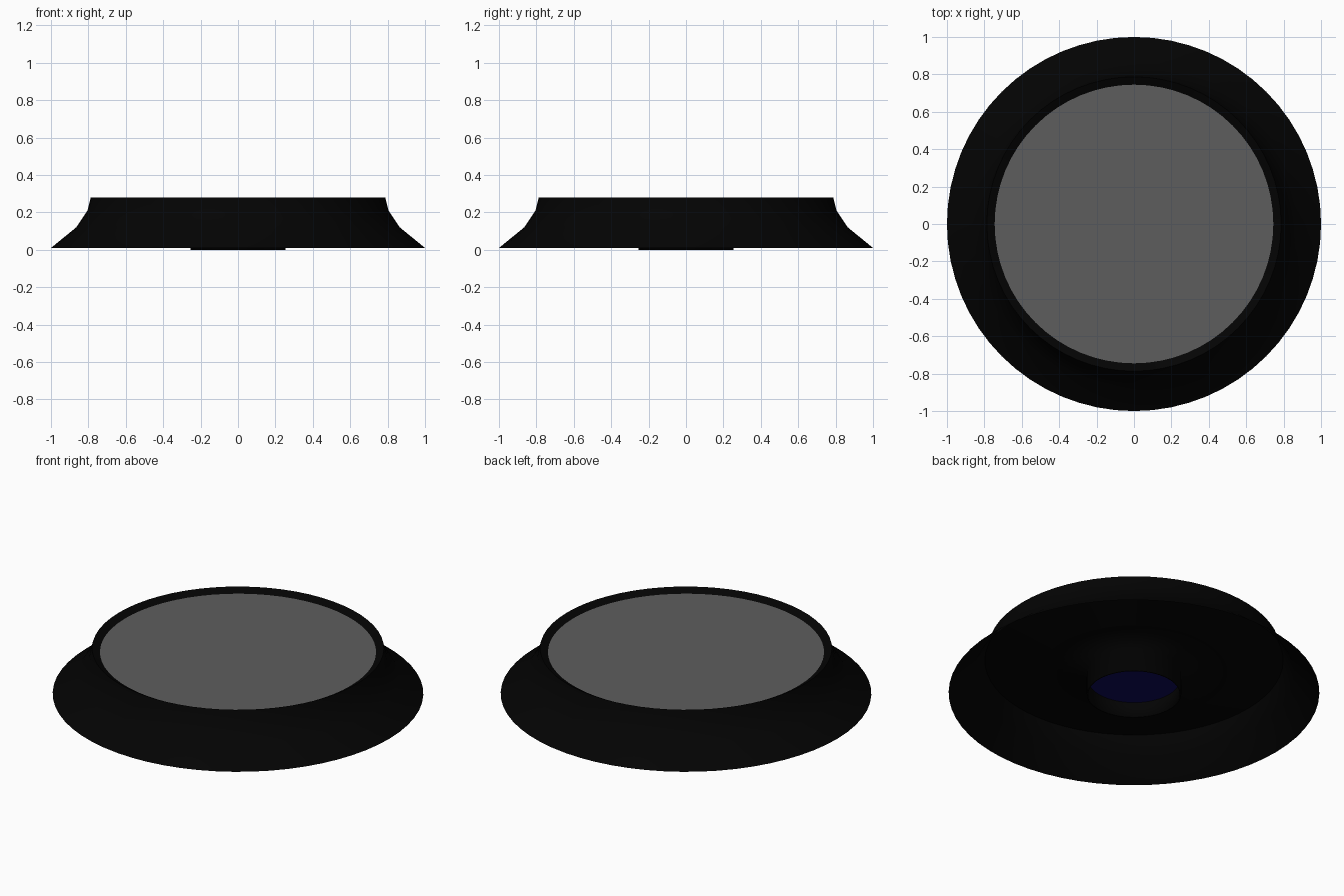
import bpy, math

if "Cube" in bpy.data.objects:
    bpy.data.objects.remove(bpy.data.objects["Cube"])

SEG = 64


def material(name, rgb):
    m = bpy.data.materials.new(name)
    m.diffuse_color = (*rgb, 1)
    m.use_nodes = True
    m.node_tree.nodes["Principled BSDF"].inputs["Base Color"].default_value = m.diffuse_color
    return m


def lathe(name, profile, mat, angle=30):
    """Spin (radius, z) points round z; radius 0 closes to a centre point."""
    verts, faces, rings = [], [], []
    for r, z in profile:
        start = len(verts)
        count = SEG if r > 0 else 1
        for i in range(count):
            a = 2 * math.pi * i / SEG
            verts.append((r * math.cos(a), r * math.sin(a), z))
        rings.append([start + i % count for i in range(SEG)])
    for lo, hi in zip(rings, rings[1:]):
        for i in range(SEG):
            j = (i + 1) % SEG
            quad = [lo[i], lo[j], hi[j], hi[i]]
            faces.append(list(dict.fromkeys(quad)))
    mesh = bpy.data.meshes.new(name)
    mesh.from_pydata(verts, [], faces)
    mesh.materials.append(mat)
    ob = bpy.data.objects.new(name, mesh)
    bpy.context.collection.objects.link(ob)
    bpy.ops.object.select_all(action='DESELECT')
    ob.select_set(True)
    bpy.context.view_layer.objects.active = ob
    bpy.ops.object.shade_smooth_by_angle(angle=math.radians(angle))
    return ob


black = material("black", (0.001, 0.001, 0.001))
grey = material("grey", (0.11, 0.11, 0.11))
blue = material("blue", (0.004, 0.003, 0.10))

# flared skirt rising to a rim that slopes in to the disc
lathe("flared_skirt", [(1.0, 0.01), (0.865, 0.12), (0.805, 0.21),
                       (0.787, 0.28), (0.745, 0.257)], black)

# shallow dish closing the underside
lathe("under_dish", [(0.505, 0.137), (0.805, 0.21)], black)

# flat hub plate with a thin tube hanging from it, shaded as one smooth part
lathe("hub_and_tube", [(0.247, 0.09), (0.247, 0.0), (0.255, 0.0),
                       (0.255, 0.137), (0.505, 0.137)], black, 100)

# flat top disc
lathe("top_disc", [(0.745, 0.257), (0.0, 0.257)], grey)

# blue window seen up the tube
lathe("blue_window", [(0.0, 0.09), (0.25, 0.09)], blue)
